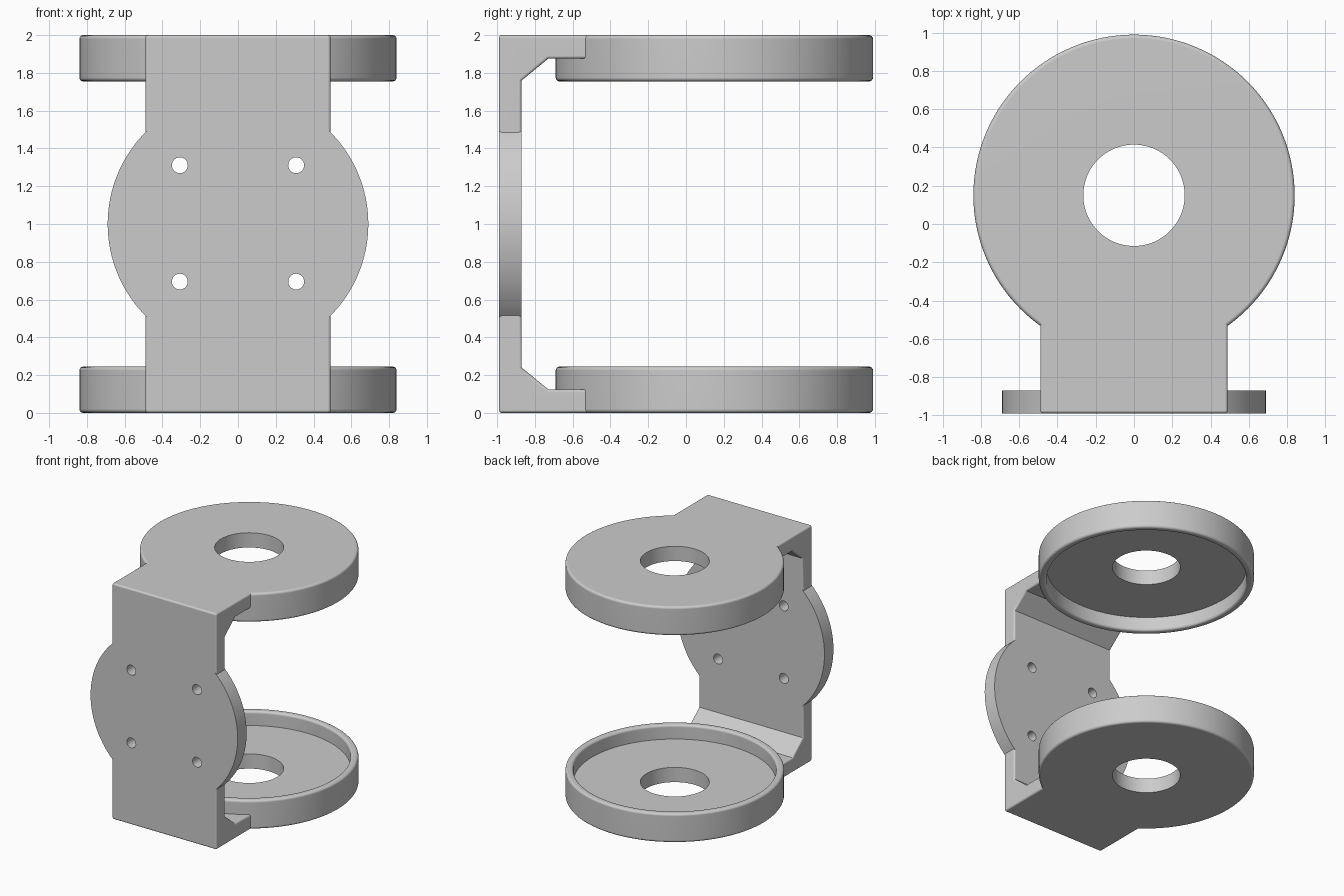
import bpy, bmesh, math
from mathutils import Matrix, Vector

if "Cube" in bpy.data.objects:
    bpy.data.objects.remove(bpy.data.objects["Cube"], do_unlink=True)

grey = bpy.data.materials.new("light grey")
grey.use_nodes = True
colour = (0.6, 0.6, 0.6, 1)
grey.diffuse_color = colour
grey.node_tree.nodes["Principled BSDF"].inputs["Base Color"].default_value = colour

CUP_Y, CUP_R, HOLE_R = 0.15, 0.84, 0.265
FRONT, BACK, HALF_W, THICK = -0.99, -0.87, 0.49, 0.125
FILLET = 0.02


def make_object(name, bm):
    bmesh.ops.recalc_face_normals(bm, faces=bm.faces)
    mesh = bpy.data.meshes.new(name)
    bm.to_mesh(mesh)
    bm.free()
    mesh.materials.append(grey)
    obj = bpy.data.objects.new(name, mesh)
    bpy.context.collection.objects.link(obj)
    return obj


def make_cylinder(name, radius, depth, matrix, sides):
    bm = bmesh.new()
    bmesh.ops.create_cone(bm, cap_ends=True, segments=sides, radius1=radius,
                          radius2=radius, depth=depth, matrix=matrix)
    return make_object(name, bm)


def combine(target, other, operation):
    """Apply a boolean and remove the helper."""
    mod = target.modifiers.new("combine", 'BOOLEAN')
    mod.operation, mod.object, mod.solver = operation, other, 'EXACT'
    bpy.context.view_layer.objects.active = target
    bpy.ops.object.modifier_apply(modifier=mod.name)
    bpy.data.objects.remove(other, do_unlink=True)


def corner(r, z, start):
    """Quarter-round profile points about a fillet centre."""
    return [(r + FILLET * math.cos(math.radians(start + a)),
             z + FILLET * math.sin(math.radians(start + a)))
            for a in (0, 22.5, 45, 67.5, 90)]


# Round cups with a raised rim and a centre hole
def make_cup(name, upper):
    top, inner = 0.245, 0.78
    profile = [(HOLE_R, THICK), (HOLE_R, 0)]
    profile += corner(CUP_R - FILLET, FILLET, -90)
    profile += corner(CUP_R - FILLET, top - FILLET, 0)
    profile += corner(inner + FILLET, top - FILLET, 90)
    profile.append((inner, THICK))
    bm = bmesh.new()
    verts = [bm.verts.new((r, 0, z)) for r, z in profile]
    edges = [bm.edges.new((a, b)) for a, b in zip(verts, verts[1:] + verts[:1])]
    bmesh.ops.spin(bm, geom=verts + edges, cent=(0, 0, 0), axis=(0, 0, 1),
                   angle=math.tau, steps=128)
    bmesh.ops.remove_doubles(bm, verts=bm.verts, dist=0.0005)
    if upper:
        bm.transform(Matrix.Translation((0, 0, 2)) @ Matrix.Scale(-1, 4, (0, 0, 1)))
    bm.transform(Matrix.Translation((0, CUP_Y, 0)))
    return make_object(name, bm)


cups = [make_cup("lower_cup", False), make_cup("upper_cup", True)]

# C-shaped frame, extruded across x with softened outer edges
half = [(-0.4, 0), (-0.4, THICK), (-0.73, THICK), (BACK, 0.24)]
side = half + [(y, 2 - z) for y, z in reversed(half)] + [(FRONT, 2), (FRONT, 0)]
bm = bmesh.new()
face = bm.faces.new([bm.verts.new((-HALF_W, y, z)) for y, z in side])
extruded = bmesh.ops.extrude_face_region(bm, geom=[face])["geom"]
bmesh.ops.translate(bm, vec=(2 * HALF_W, 0, 0),
                    verts=[v for v in extruded if isinstance(v, bmesh.types.BMVert)])
bmesh.ops.recalc_face_normals(bm, faces=bm.faces)


def is_soft(edge):
    a, b = (v.co for v in edge.verts)
    runs_across = abs(a.x - b.x) > 0.1
    return a.y < FRONT + 0.01 if runs_across else True


bmesh.ops.bevel(bm, geom=[e for e in bm.edges if is_soft(e)], offset=0.015,
                segments=4, profile=0.5, affect='EDGES')
frame = make_object("c_frame", bm)

# Round mounting disc in the middle of the upright
turn = Matrix.Rotation(math.pi / 2, 4, 'X')
mid_y = (FRONT + BACK) / 2
disc = make_cylinder("mounting_disc", 0.69, BACK - FRONT,
                     Matrix.Translation((0, mid_y, 1)) @ turn, 128)
combine(frame, disc, 'UNION')

# Arms end at the cup walls
trim = make_cylinder("arm_trim", CUP_R - FILLET, 3,
                     Matrix.Translation((0, CUP_Y, 1)), 128)
combine(frame, trim, 'DIFFERENCE')

# Four screw holes
for sx in (-1, 1):
    for sz in (-1, 1):
        place = Matrix.Translation((sx * 0.308, mid_y, 1.003 + sz * 0.308))
        drill = make_cylinder("screw_hole", 0.042, 0.4, place @ turn, 32)
        combine(frame, drill, 'DIFFERENCE')

# Smooth shading with crisp edges and flat large faces
bpy.ops.object.select_all(action='DESELECT')
for obj in cups + [frame]:
    obj.select_set(True)
bpy.context.view_layer.objects.active = frame
bpy.ops.object.shade_smooth_by_angle(angle=math.radians(30))
for obj in cups + [frame]:
    mod = obj.modifiers.new("even_normals", 'WEIGHTED_NORMAL')
    mod.keep_sharp = True
